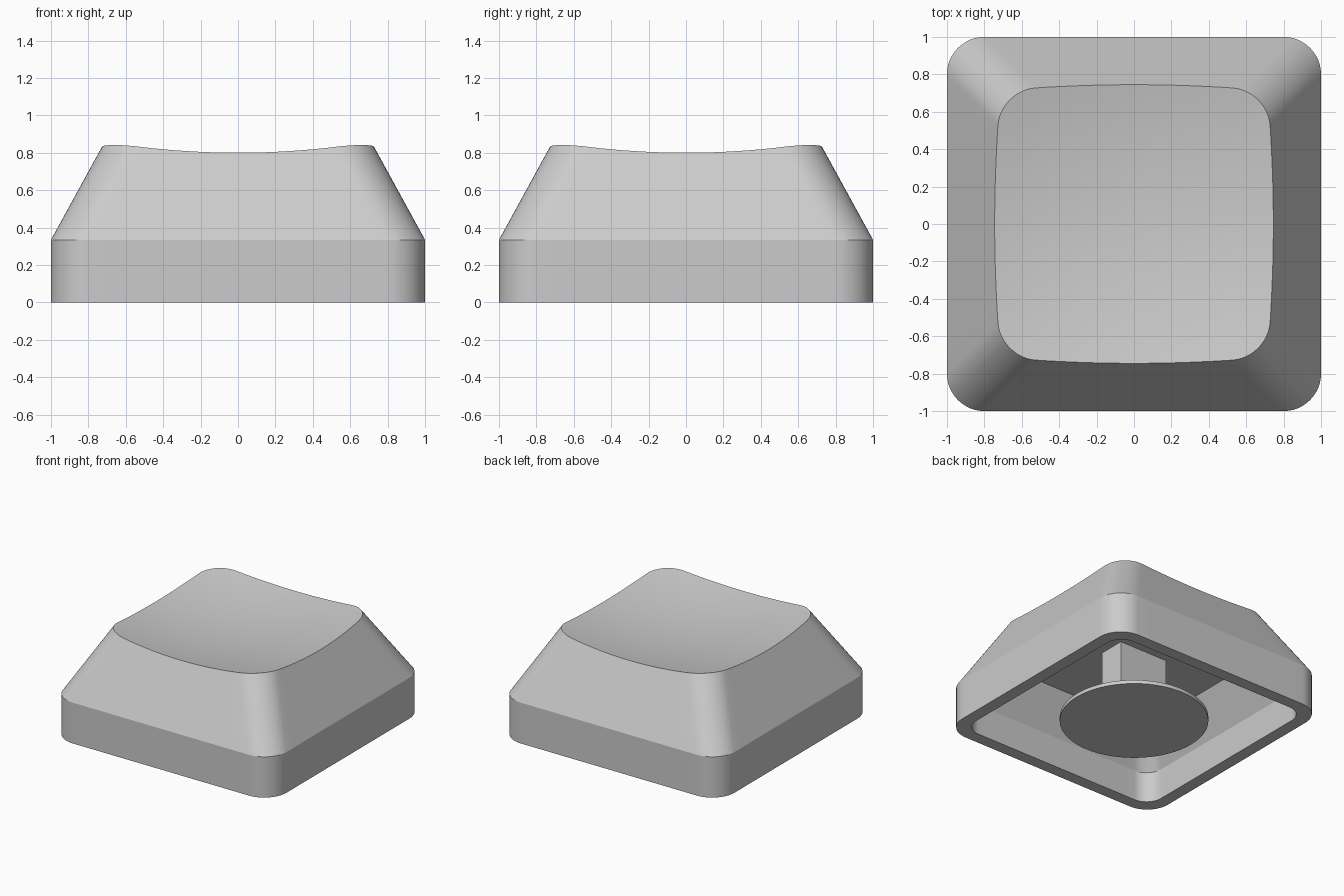
import bpy, bmesh, math

if "Cube" in bpy.data.objects:
    bpy.data.objects.remove(bpy.data.objects["Cube"], do_unlink=True)

grey = bpy.data.materials.new("light_grey_plastic")
grey.use_nodes = True
colour = (0.6, 0.6, 0.6, 1)
grey.diffuse_color = colour
grey.node_tree.nodes["Principled BSDF"].inputs["Base Color"].default_value = colour

SKIRT = 0.335      # height of the upright skirt
TAPER = 0.548      # inward draft of the upper walls
CEILING = 0.55     # underside of the top


def rounded_square(half, radius, arc=12, side=16):
    """Outline points of a rounded square, with the straight sides subdivided."""
    points = []
    core = half - radius
    for quarter in range(4):
        turn = quarter * math.pi / 2
        c, s = math.cos(turn), math.sin(turn)
        local = [(half, -core + 2 * core * i / side) for i in range(side)]
        for i in range(arc):
            a = math.pi / 2 * i / arc
            local.append((core + radius * math.cos(a), core + radius * math.sin(a)))
        points += [(x * c - y * s, x * s + y * c) for x, y in local]
    return points


def dish(x, y):
    return 0.73 + 0.127 * (x * x + y * y)


def top_edge():
    """Where the tapered walls meet the scooped top."""
    count = len(rounded_square(1, 0.2))
    heights = [0.8] * count
    for _ in range(8):
        ring = [rounded_square(1 - TAPER * (z - SKIRT), 0.2)[i]
                for i, z in enumerate(heights)]
        heights = [dish(x, y) for x, y in ring]
    return ring


def finish(bm, name, angle=20):
    bmesh.ops.recalc_face_normals(bm, faces=bm.faces)
    mesh = bpy.data.meshes.new(name)
    bm.to_mesh(mesh)
    bm.free()
    mesh.materials.append(grey)
    obj = bpy.data.objects.new(name, mesh)
    bpy.context.collection.objects.link(obj)
    bpy.ops.object.select_all(action="DESELECT")
    obj.select_set(True)
    bpy.context.view_layer.objects.active = obj
    bpy.ops.object.shade_smooth_by_angle(angle=math.radians(angle))
    return obj


# Hollow cap: rings run from the ceiling, down the inside, up the outside, over the top
def flat_ring(half, radius, z):
    return [(x, y, z) for x, y in rounded_square(half, radius)]


rings = [flat_ring(0.73, 0.12, CEILING), flat_ring(0.9, 0.14, 0.25),
         flat_ring(0.9, 0.14, 0), flat_ring(1, 0.2, 0), flat_ring(1, 0.2, SKIRT)]
edge = top_edge()
for step in range(10, 0, -1):
    k = step / 10
    rings.append([(x * k, y * k, dish(x * k, y * k)) for x, y in edge])

bm = bmesh.new()
loops = [[bm.verts.new(p) for p in ring] for ring in rings]
n = len(loops[0])
for a, b in zip(loops, loops[1:]):
    for i in range(n):
        j = (i + 1) % n
        bm.faces.new((a[i], a[j], b[j], b[i]))
bm.faces.new(loops[0])
centre = bm.verts.new((0, 0, dish(0, 0)))
for i in range(n):
    bm.faces.new((loops[-1][i], loops[-1][(i + 1) % n], centre))
finish(bm, "cap_shell")

# Round foot under the cap
bm = bmesh.new()
bmesh.ops.create_cone(bm, cap_ends=True, segments=64, radius1=0.555, radius2=0.555, depth=0.03)
bmesh.ops.translate(bm, verts=bm.verts, vec=(0, 0, 0.015))
finish(bm, "stem_disc")

# Rectangular post between the foot and the ceiling
bm = bmesh.new()
bmesh.ops.create_cube(bm, size=1)
bmesh.ops.scale(bm, verts=bm.verts, vec=(0.44, 0.22, 0.54))
bmesh.ops.translate(bm, verts=bm.verts, vec=(0, 0, 0.29))
finish(bm, "stem_post")
